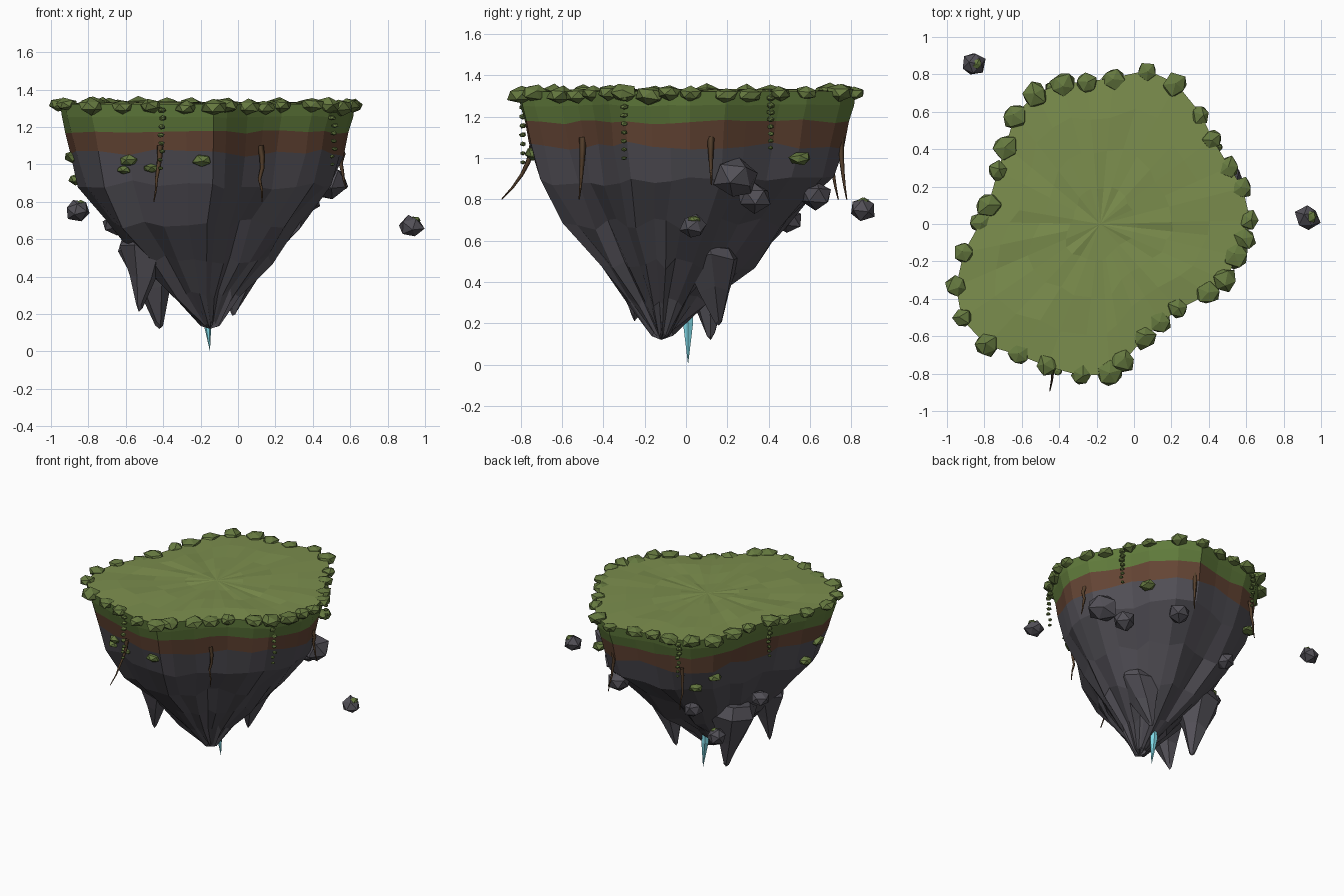
import bpy, bmesh, math, random
from mathutils import Vector, Matrix

if "Cube" in bpy.data.objects:
    bpy.data.objects.remove(bpy.data.objects["Cube"])

random.seed(7)


def material(name, r, g, b):
    m = bpy.data.materials.new(name)
    m.diffuse_color = (r, g, b, 1)
    m.use_nodes = True
    m.node_tree.nodes["Principled BSDF"].inputs["Base Color"].default_value = m.diffuse_color
    return m


GRASS_TOP = material("grass_top", 0.20, 0.27, 0.075)
GRASS = material("grass_side", 0.12, 0.20, 0.045)
LEAF = material("leaf", 0.13, 0.19, 0.05)
DIRT = material("dirt", 0.13, 0.06, 0.035)
ROCK = material("rock", 0.085, 0.08, 0.095)
ROOT = material("root", 0.09, 0.05, 0.025)
CRYSTAL = material("crystal", 0.22, 0.7, 0.8)


def finish(bm, name, mat):
    bmesh.ops.recalc_face_normals(bm, faces=bm.faces)
    me = bpy.data.meshes.new(name)
    bm.to_mesh(me)
    bm.free()
    me.materials.append(mat)
    ob = bpy.data.objects.new(name, me)
    bpy.context.collection.objects.link(ob)
    return ob


def loft(name, rings, mat, cap_start=False):
    """Skin equal-length rings; a ring of one point makes a tip."""
    bm = bmesh.new()
    vs = [[bm.verts.new(p) for p in r] for r in rings]
    for a, b in zip(vs, vs[1:]):
        n = len(a)
        for i in range(n):
            j = (i + 1) % n
            if len(b) == 1:
                bm.faces.new((a[i], a[j], b[0]))
            else:
                bm.faces.new((a[i], a[j], b[j], b[i]))
    if cap_start:
        bm.faces.new(vs[0])
    return finish(bm, name, mat)


def lumps(name, mat, items, squash=1.0, jitter=0.15):
    """Irregular low-poly boulders, each given as x, y, z, radius."""
    bm = bmesh.new()
    for x, y, z, r in items:
        rot = (Matrix.Rotation(random.uniform(0, 6.28), 4, 'Z')
               @ Matrix.Rotation(random.uniform(-.4, .4), 4, 'X'))
        res = bmesh.ops.create_icosphere(bm, subdivisions=1, radius=r)
        for v in res['verts']:
            v.co = rot @ (v.co * random.uniform(1 - jitter, 1 + jitter))
            v.co.z *= squash
            v.co += Vector((x, y, z))
    return finish(bm, name, mat)


# Island outline seen from above
OUTLINE = [(.61, .02), (.57, .19), (.5, .3), (.41, .45), (.35, .58), (.22, .74), (.07, .81), (-.11, .77),
           (-.25, .75), (-.38, .74), (-.52, .69), (-.63, .57), (-.68, .41), (-.72, .28), (-.77, .1), (-.81, .01),
           (-.9, -.15), (-.94, -.33), (-.91, -.5), (-.78, -.64), (-.61, -.69), (-.46, -.75), (-.28, -.8),
           (-.13, -.79), (-.06, -.73), (.05, -.6), (.14, -.52), (.23, -.45), (.39, -.37), (.48, -.3), (.54, -.17),
           (.59, -.08)]
CX = -0.18


def ring(scale, z, jr=0.0, jz=0.0, dx=0.0, dy=0.0):
    pts = []
    for i, (x, y) in enumerate(OUTLINE):
        k = scale * (1 + random.uniform(-jr, jr))
        pts.append(Vector((CX + dx + (x - CX) * k, dy + y * k, z + random.uniform(-jz, jz))))
    return pts


# Island body: top, grass band, dirt band, tapering rock
rim = ring(1.015, 1.322)
grass_low = ring(.975, 1.175, .004, .012)
dirt_low = ring(.945, 1.06, .008, .02)
loft("grass_top", [rim, ring(.75, 1.328, .03, .008), ring(.5, 1.328, .03, .008), ring(.25, 1.33, .03, .006),
                   [Vector((CX, 0, 1.33))]], GRASS_TOP)
loft("grass_edge", [rim, ring(1.005, 1.255, .004, .006), grass_low], GRASS)
loft("dirt_layer", [grass_low, dirt_low], DIRT)
loft("rock_body", [dirt_low, ring(.88, .89, .025, .025), ring(.675, .68, .045, .03, -.02, -.04),
                   ring(.455, .49, .08, .03, -.01, -.06), ring(.235, .31, .1, .03, 0, -.09),
                   ring(.06, .15, .2, .015, .03, -.11), [Vector((-.15, -.12, .12))]], ROCK)


# Hanging rock spikes: flat-topped angular cones
def spike(name, top, tip, r, sides=6):
    top, tip = Vector(top), Vector(tip)
    rings = []
    for t, k in ((-.1, .75), (.05, 1.0), (.5, .58), (.94, .13)):
        c = top.lerp(tip, t)
        rings.append([c + Vector((math.cos(a) * r * k * random.uniform(.85, 1.15),
                                  math.sin(a) * r * k * random.uniform(.85, 1.15),
                                  random.uniform(-.02, .02)))
                      for a in (math.tau * i / sides for i in range(sides))])
    loft(name, rings + [[tip]], ROCK, cap_start=True)


spike("spike_left", (-.48, .11, .57), (-.42, .12, .12), .165)
spike("spike_front_left", (-.48, -.26, .6), (-.53, -.25, .21), .14)
spike("spike_back", (.07, .12, .54), (-.03, .16, .19), .14)

# Crystal at the bottom
hexa = [(math.cos(i * math.pi / 3), math.sin(i * math.pi / 3)) for i in range(6)]
loft("crystal", [[Vector((-.17 + .022 * c, .01 + .022 * s, .3)) for c, s in hexa],
                 [Vector((-.168 + .028 * c, .01 + .028 * s, .2)) for c, s in hexa],
                 [Vector((-.15, .01, 0))]], CRYSTAL, cap_start=True)

# Bushes round the rim
lumps("rim_bushes", LEAF, [(x * 1.01, y * 1.005, 1.312 + random.uniform(-.01, .01), random.uniform(.055, .074))
                           for x, y in OUTLINE], .62)

# Boulders stuck in the rock and floating beside it
lumps("boulders", ROCK, [(.48, .24, .9, .11), (.36, .33, .81, .085), (.12, .63, .82, .08),
                         (-.4, .49, .7, .07), (-.66, .05, .68, .065)], .85)
lumps("floating_rocks", ROCK, [(-.86, .855, .755, .066), (.93, .035, .665, .068)], .9)
lumps("floating_rock_moss", LEAF, [(-.84, .855, .79, .032), (.945, .04, .702, .034)], .55)

# Moss clumps on the cliff
lumps("moss_clumps", LEAF, [(-.19, -.73, 1.02, .06), (-.58, -.63, 1.02, .055), (-.46, -.67, .98, .045),
                            (-.61, -.62, .97, .04), (-.88, -.31, 1.04, .055), (-.86, -.2, .92, .05),
                            (-.59, .51, 1.0, .055), (-.51, .61, .93, .05), (.34, .55, 1.0, .055)], .6)


# Dangling roots
def root(name, x, y, reach, z0=1.1, z1=.8):
    out = Vector((x - CX, y, 0)).normalized()
    cu = bpy.data.curves.new(name, 'CURVE')
    cu.dimensions = '3D'
    cu.bevel_depth = 1.0
    cu.bevel_resolution = 0
    sp = cu.splines.new('POLY')
    sp.points.add(5)
    for i, p in enumerate(sp.points):
        t = i / 5
        c = Vector((x, y, z0 + (z1 - z0) * t)) + out * reach * t * t
        c.x += random.uniform(-.01, .01)
        p.co = (*c, 1)
        p.radius = .015 * (1 - t) + .003
    cu.materials.append(ROOT)
    bpy.context.collection.objects.link(bpy.data.objects.new(name, cu))


for i, (x, y, reach) in enumerate([(-.41, -.74, .16), (.12, -.5, .02), (.55, .12, .02),
                                   (-.46, .7, .04), (.09, .75, .03)]):
    root(f"root_{i + 1}", x, y, reach, 1.1, .87 if i == 2 else .8)

# Leaf vines trailing over the edge
leaves = []
for x, y, z1 in [(.51, -.3, 1.0), (-.41, -.79, .98), (.455, .41, 1.05), (-.45, .735, 1.05), (-.77, .1, 1.05)]:
    n = 8
    for i in range(n):
        t = i / (n - 1)
        leaves.append((x + random.uniform(-.008, .008), y, 1.29 + (z1 - 1.29) * t, .023 - .009 * t))
lumps("vines", LEAF, leaves, .7)
